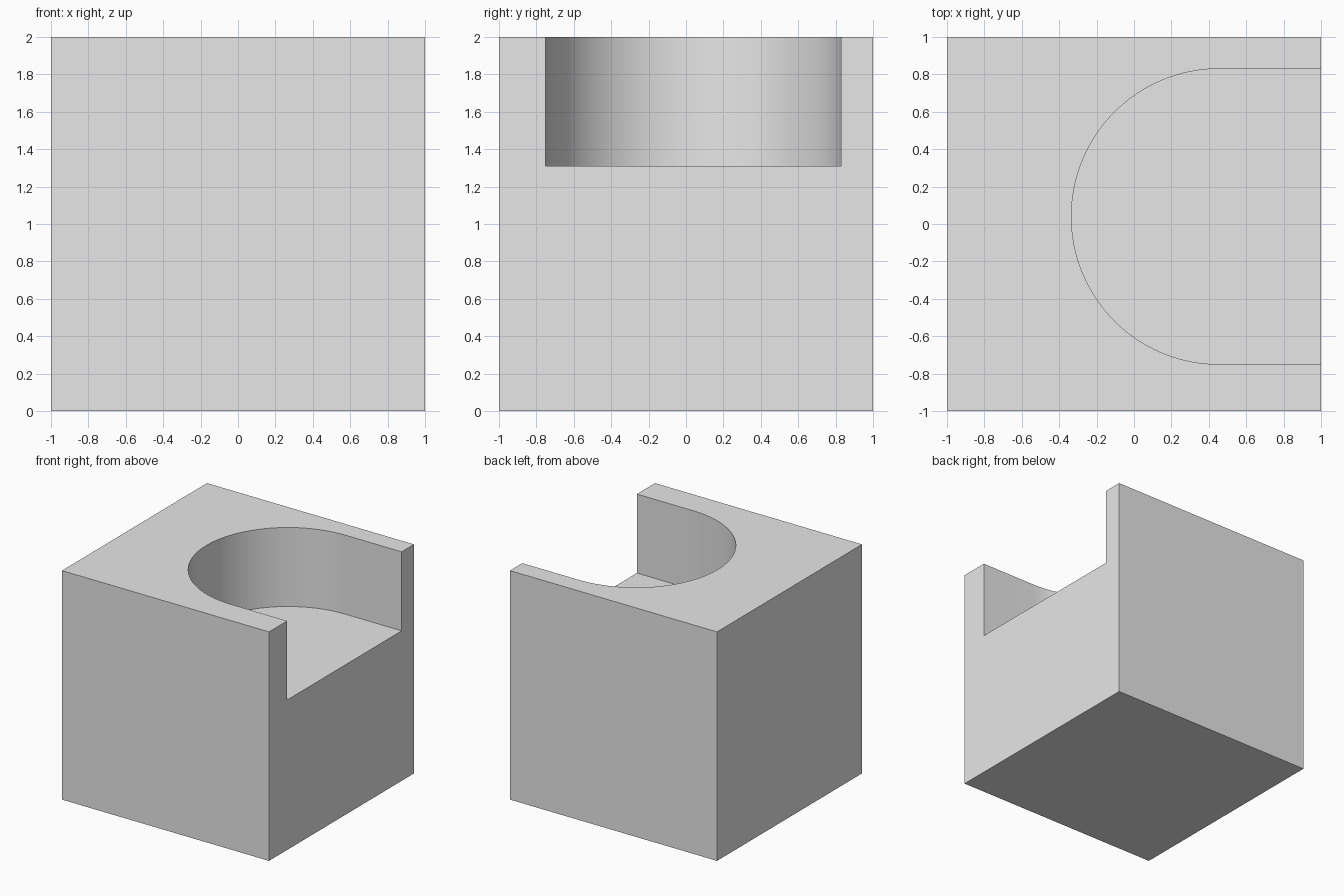
import bpy
import bmesh
import math

default_cube = bpy.data.objects.get("Cube")
if default_cube:
    bpy.data.objects.remove(default_cube, do_unlink=True)

# Pocket dimensions: a round end that runs out through the +x side
CENTRE_X, CENTRE_Y, RADIUS = 0.455, 0.04, 0.79
FLOOR_Z = 1.31
SEGMENTS = 48

grey = bpy.data.materials.new("light_grey")
grey.use_nodes = True
colour = (0.8, 0.8, 0.8, 1)
grey.diffuse_color = colour
grey.node_tree.nodes["Principled BSDF"].inputs["Base Color"].default_value = colour


def extrude_profile(name, points, bottom, top):
    """Make a solid by extruding a counter-clockwise outline upwards."""
    bm = bmesh.new()
    face = bm.faces.new([bm.verts.new((x, y, bottom)) for x, y in points])
    result = bmesh.ops.extrude_face_region(bm, geom=[face])
    verts = [g for g in result["geom"] if isinstance(g, bmesh.types.BMVert)]
    bmesh.ops.translate(bm, verts=verts, vec=(0, 0, top - bottom))
    bmesh.ops.recalc_face_normals(bm, faces=bm.faces)
    mesh = bpy.data.meshes.new(name)
    bm.to_mesh(mesh)
    bm.free()
    mesh.materials.append(grey)
    obj = bpy.data.objects.new(name, mesh)
    bpy.context.collection.objects.link(obj)
    return obj


# Block
block = extrude_profile("block", [(-1, -1), (1, -1), (1, 1), (-1, 1)], 0, 2)

# Pocket cutter: half circle closed by straight walls past the open side
angles = [math.pi * (0.5 + i / SEGMENTS) for i in range(SEGMENTS + 1)]
outline = [(CENTRE_X + RADIUS * math.cos(a), CENTRE_Y + RADIUS * math.sin(a))
           for a in angles]
outline += [(1.2, CENTRE_Y - RADIUS), (1.2, CENTRE_Y + RADIUS)]
cutter = extrude_profile("pocket_cutter", outline, FLOOR_Z, 2.2)
cutter.hide_render = True

# Cut the pocket, then drop the cutter
cut = block.modifiers.new("pocket", 'BOOLEAN')
cut.operation = 'DIFFERENCE'
cut.solver = 'EXACT'
cut.object = cutter
bpy.ops.object.select_all(action='DESELECT')
block.select_set(True)
bpy.context.view_layer.objects.active = block
bpy.ops.object.modifier_apply(modifier=cut.name)
bpy.data.objects.remove(cutter, do_unlink=True)

# Smooth curved wall, sharp edges elsewhere
bpy.ops.object.shade_smooth_by_angle(angle=math.radians(30))
